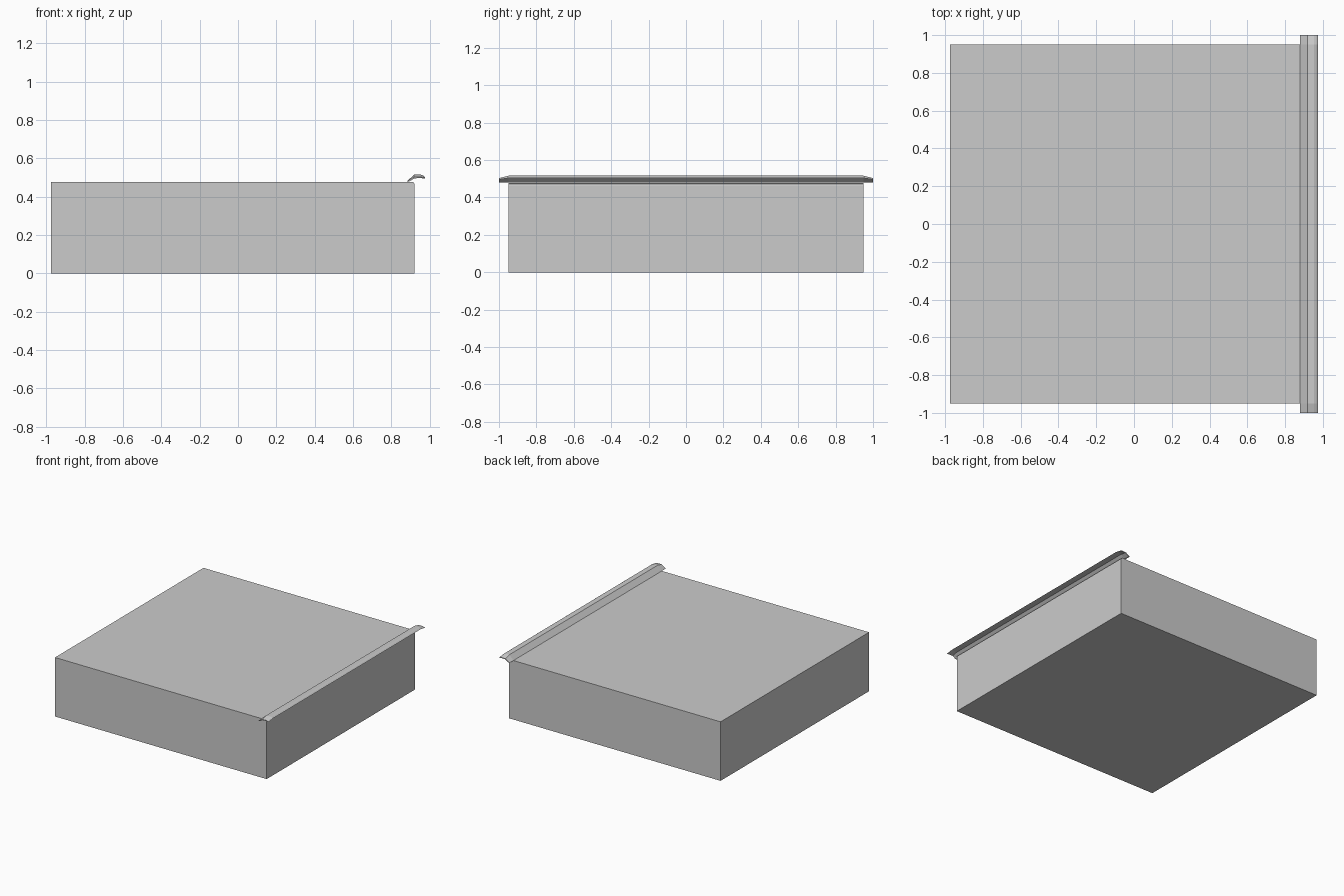
import bpy, bmesh

if "Cube" in bpy.data.objects:
    bpy.data.objects.remove(bpy.data.objects["Cube"])

def make_object(name, bm):
    bmesh.ops.recalc_face_normals(bm, faces=bm.faces)
    mesh = bpy.data.meshes.new(name)
    bm.to_mesh(mesh)
    bm.free()
    obj = bpy.data.objects.new(name, mesh)
    bpy.context.collection.objects.link(obj)
    return obj

def loft(name, profile_at, stations):
    """Join xz profiles along y and cap both ends."""
    bm = bmesh.new()
    rings = [[bm.verts.new((x, y, z)) for x, z in profile_at(y)] for y in stations]
    n = len(rings[0])
    for a, b in zip(rings, rings[1:]):
        for i in range(n):
            j = (i + 1) % n
            bm.faces.new((a[i], a[j], b[j], b[i]))
    bm.faces.new(rings[0])
    bm.faces.new(rings[-1])
    return make_object(name, bm)

# Main body: box with a small softened edge under the rail
body_profile = [(-0.975, 0), (0.922, 0), (0.922, 0.465),
                (0.918, 0.473), (0.908, 0.478), (-0.975, 0.478)]
loft("body", lambda y: body_profile, [-0.95, 0.95])

# Thin bent lip along the right edge, its ends dipping past the body
rail_profile = [(0.88, 0.479), (0.918, 0.515), (0.953, 0.516), (0.966, 0.511),
                (0.975, 0.504), (0.955, 0.507), (0.922, 0.506), (0.893, 0.480)]

def rail_section(y):
    if abs(y) < 0.99:
        return rail_profile
    return [(x, 0.479 + (z - 0.479) * 0.65) for x, z in rail_profile]

loft("edge_rail", rail_section, [-1, -0.95, 0.95, 1])
